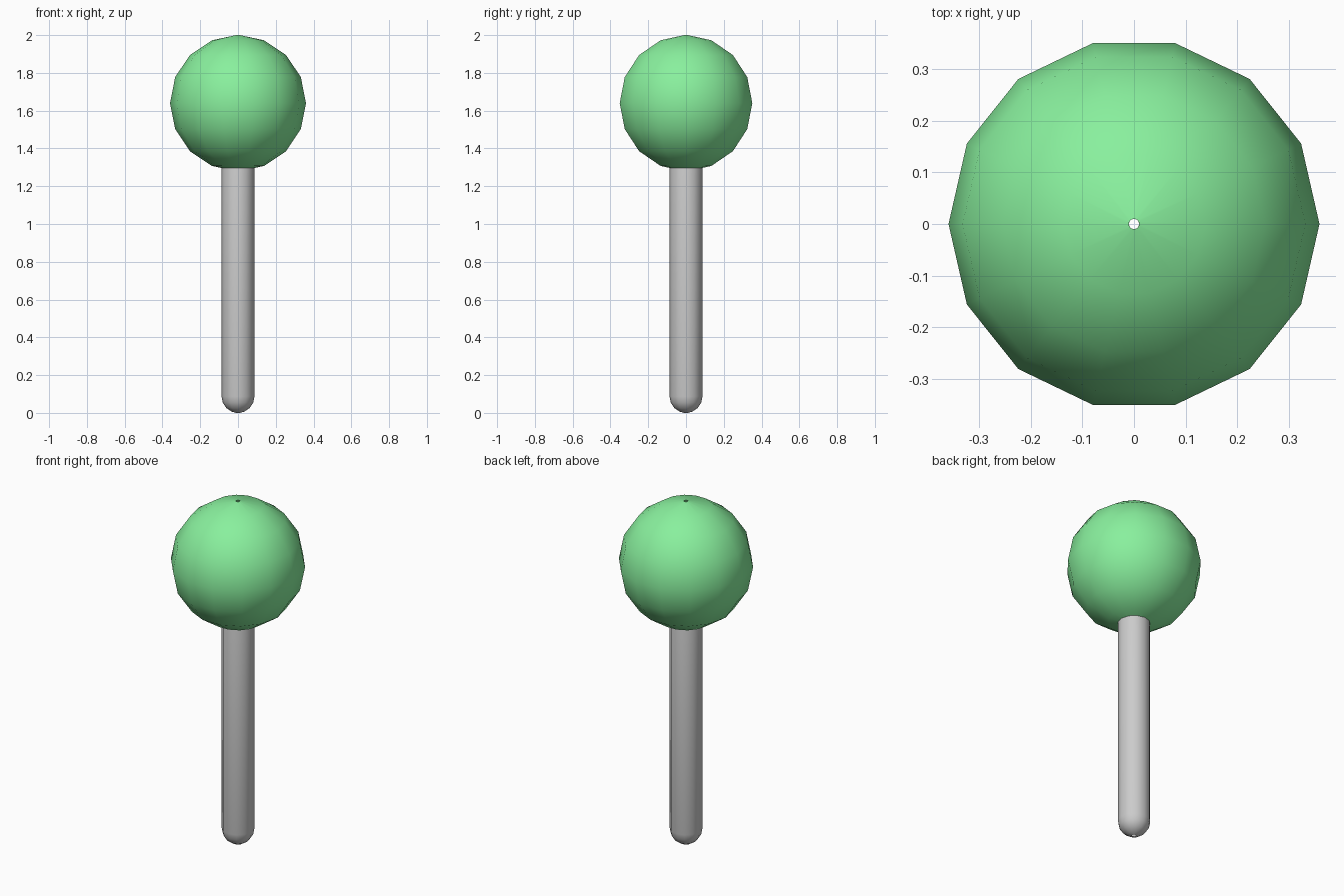
import bpy
import bmesh
from math import sin, cos, pi

if "Cube" in bpy.data.objects:
    bpy.data.objects.remove(bpy.data.objects["Cube"])


def lathe(name, profile, sides, color=None):
    """Spin (radius, z) points around z, leaving the tiny pole openings."""
    bm = bmesh.new()
    rings = [[bm.verts.new((r * cos(2 * pi * i / sides), r * sin(2 * pi * i / sides), z))
              for i in range(sides)] for r, z in profile]
    for low, high in zip(rings, rings[1:]):
        for i in range(sides):
            j = (i + 1) % sides
            bm.faces.new((low[i], low[j], high[j], high[i])).smooth = True
    mesh = bpy.data.meshes.new(name)
    bm.to_mesh(mesh)
    bm.free()
    obj = bpy.data.objects.new(name, mesh)
    bpy.context.collection.objects.link(obj)
    if color:
        mat = bpy.data.materials.new(name + "_paint")
        mat.diffuse_color = color
        mat.use_nodes = True
        mat.node_tree.nodes["Principled BSDF"].inputs["Base Color"].default_value = mat.diffuse_color
        mesh.materials.append(mat)
    return obj


def arc(radius, centre, start, end, steps):
    """Profile points from polar angle start to end, measured from straight down."""
    points = []
    for k in range(steps + 1):
        a = start + (end - start) * k / steps
        points.append((max(radius * sin(a), 0.01), centre - radius * cos(a)))
    return points


# Round green head
lathe("ball_head", arc(0.36, 1.64, 0, pi, 8), 14, (0.25, 0.87, 0.34, 1))

# Stick with rounded ends, its top hidden inside the head
R = 0.087
lathe("stick", arc(R, R, 0, pi / 2, 4) + arc(R, 1.36, pi / 2, pi, 4), 12)
